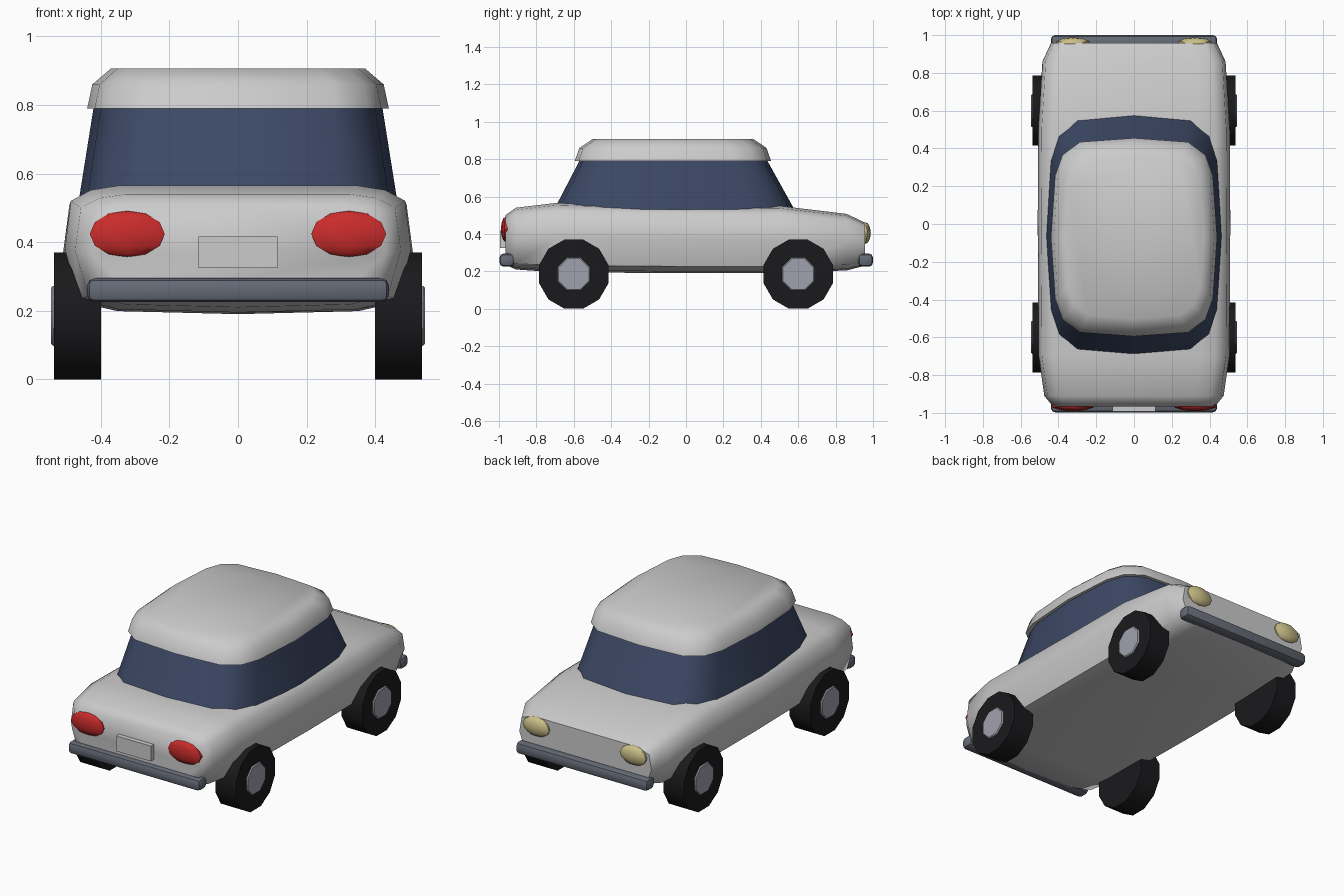
import bpy, bmesh, math

if "Cube" in bpy.data.objects:
    bpy.data.objects.remove(bpy.data.objects["Cube"])


def material(name, color):
    m = bpy.data.materials.new(name)
    m.diffuse_color = (*color, 1)
    m.use_nodes = True
    m.node_tree.nodes["Principled BSDF"].inputs["Base Color"].default_value = m.diffuse_color
    return m


NAVY = material("glass_blue", (0.045, 0.065, 0.13))
BLACK = material("rubber", (0.01, 0.01, 0.012))
STEEL = material("steel", (0.13, 0.145, 0.18))
HUB = material("hub_grey", (0.35, 0.36, 0.42))
RED = material("red_lens", (0.6, 0.025, 0.025))
YELLOW = material("yellow_lens", (0.6, 0.53, 0.25))


def finish(bm, name, mat=None, angle=60):
    bmesh.ops.recalc_face_normals(bm, faces=bm.faces)
    me = bpy.data.meshes.new(name)
    bm.to_mesh(me)
    bm.free()
    ob = bpy.data.objects.new(name, me)
    bpy.context.collection.objects.link(ob)
    if mat:
        me.materials.append(mat)
    bpy.ops.object.select_all(action='DESELECT')
    bpy.context.view_layer.objects.active = ob
    ob.select_set(True)
    bpy.ops.object.shade_smooth_by_angle(angle=math.radians(angle))
    return ob


def loft(name, rings, mat=None, angle=60):
    """Skin a list of equal-length closed rings and cap both ends."""
    bm = bmesh.new()
    vs = [[bm.verts.new(p) for p in r] for r in rings]
    n = len(vs[0])
    for a, b in zip(vs, vs[1:]):
        for i in range(n):
            j = (i + 1) % n
            bm.faces.new((a[i], a[j], b[j], b[i]))
    bm.faces.new(vs[0])
    bm.faces.new(vs[-1])
    return finish(bm, name, mat, angle)


# Body: one rounded cross-section (x and z normalised) swept along y
half = [(0, 0), (0.69, 0.025), (0.92, 0.1), (1, 0.5), (0.965, 0.88),
        (0.85, 0.965), (0.69, 1), (0, 1)]
section = half + [(-x, z) for x, z in reversed(half[1:-1])]
stations = [  # y, half width, bottom, top
    (-0.965, 0.43, 0.235, 0.50), (-0.91, 0.475, 0.21, 0.54),
    (-0.70, 0.505, 0.195, 0.565), (0.0, 0.51, 0.19, 0.55),
    (0.50, 0.507, 0.19, 0.55), (0.86, 0.485, 0.205, 0.507),
    (0.957, 0.44, 0.23, 0.46)]
loft("body", [[(x * w, y, b + z * (t - b)) for x, z in section]
              for y, w, b, t in stations])

# Cabin glass and roof: one rounded plan outline at several heights
quad = [(0, 1), (0.65, 0.96), (0.86, 0.83), (0.95, 0.62), (1, 0)]
side = quad + [(x, -y) for x, y in reversed(quad[:-1])]
plan = side + [(-x, y) for x, y in reversed(side[1:-1])]


def plan_ring(z, hx, y0, y1):
    return [(x * hx, (y0 + y1) / 2 + y * (y1 - y0) / 2, z) for x, y in plan]


loft("window_band", [plan_ring(0.53, 0.463, -0.705, 0.58),
                     plan_ring(0.80, 0.42, -0.565, 0.43)], NAVY)
loft("roof", [plan_ring(0.79, 0.44, -0.595, 0.455),
              plan_ring(0.86, 0.425, -0.57, 0.43),
              plan_ring(0.907, 0.37, -0.50, 0.36)])


def disc(name, x0, x1, r, sides, y, s, mat, bevel=0):
    """Cylinder along x from x0 to x1, flat side down."""
    rings = []
    for x, rad in ((x0, r), (x1 - bevel, r), (x1, r - bevel)):
        if bevel == 0 and x == x1 and rings and len(rings) == 2:
            break
        rings.append([(s * x,
                       y + rad * math.cos((i + 0.5) * math.tau / sides),
                       0.185 + rad * math.sin((i + 0.5) * math.tau / sides))
                      for i in range(sides)])
    loft(name, rings, mat, 35)


# Wheels
for s, sn in ((-1, "left"), (1, "right")):
    for y, yn in ((-0.6, "front"), (0.6, "back")):
        disc(f"{yn}_{sn}_tyre", 0.40, 0.537, 0.1915, 12, y, s, BLACK)
        disc(f"{yn}_{sn}_hub", 0.50, 0.545, 0.095, 8, y, s, HUB, 0.006)


def box(name, size, loc, mat=None, bevel=0):
    bm = bmesh.new()
    bmesh.ops.create_cube(bm, size=1)
    bmesh.ops.scale(bm, vec=size, verts=bm.verts)
    if bevel:
        bmesh.ops.bevel(bm, geom=bm.edges[:], offset=bevel, segments=2,
                        profile=0.5, affect='EDGES')
    bmesh.ops.translate(bm, vec=loc, verts=bm.verts)
    finish(bm, name, mat, 40)


# Bumpers and number plate
box("front_bumper", (0.88, 0.08, 0.07), (0, -0.957, 0.26), STEEL, 0.022)
box("back_bumper", (0.88, 0.08, 0.07), (0, 0.96, 0.26), STEEL, 0.022)
box("plate", (0.23, 0.035, 0.092), (0, -0.976, 0.371))


# Lamps: flattened low-poly spheres
def lamp(name, loc, size, mat):
    bm = bmesh.new()
    bmesh.ops.create_uvsphere(bm, u_segments=10, v_segments=6, radius=1)
    bmesh.ops.scale(bm, vec=size, verts=bm.verts)
    bmesh.ops.translate(bm, vec=loc, verts=bm.verts)
    finish(bm, name, mat, 45)


for s, sn in ((-1, "left"), (1, "right")):
    lamp(f"red_lamp_{sn}", (s * 0.323, -0.963, 0.424),
         (0.115, 0.027, 0.068), RED)
    lamp(f"yellow_lamp_{sn}", (s * 0.323, 0.958, 0.405),
         (0.092, 0.03, 0.058), YELLOW)
